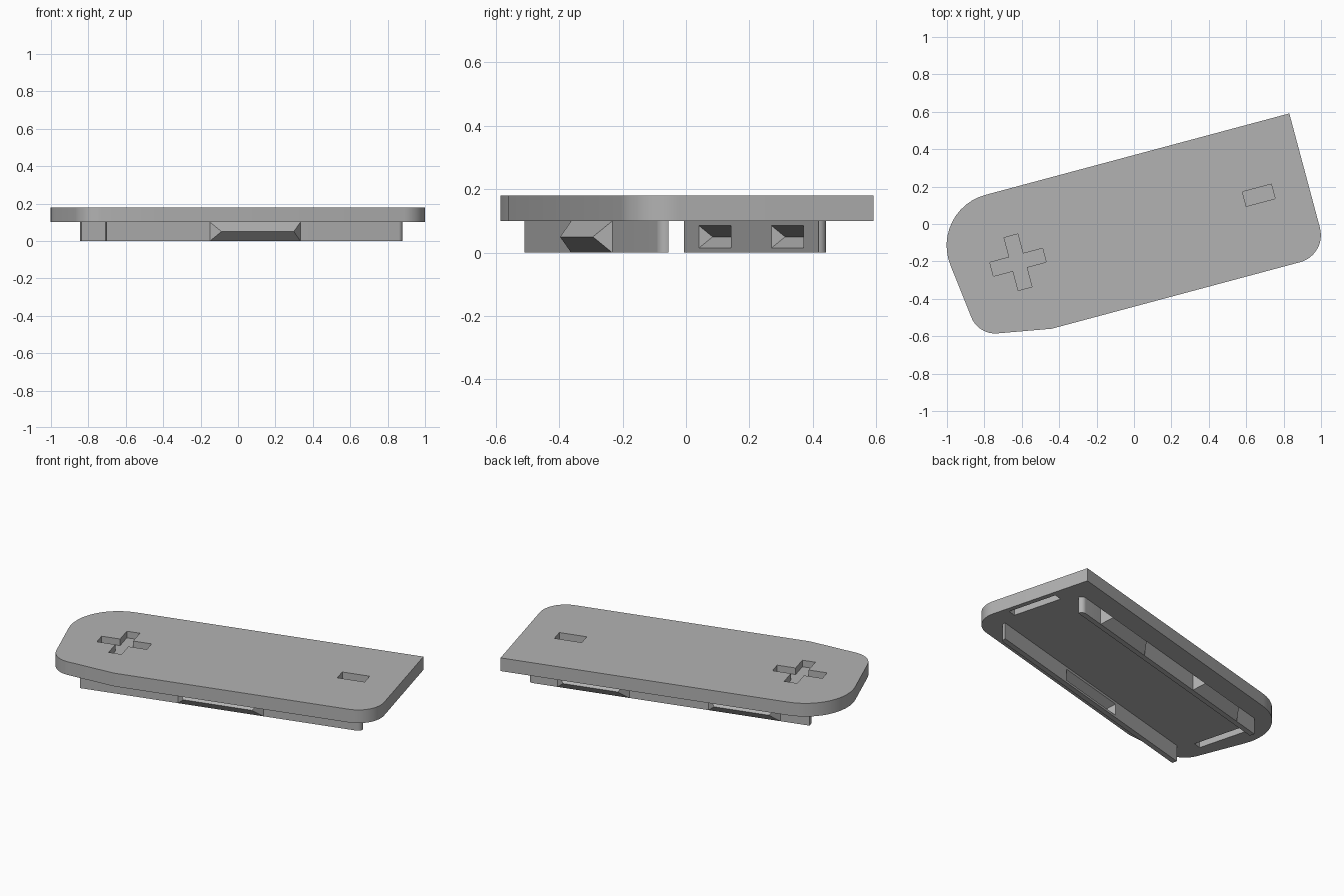
import bpy
import bmesh
from math import radians, cos, sin
from mathutils import Vector

if "Cube" in bpy.data.objects:
    bpy.data.objects.remove(bpy.data.objects["Cube"])

TILT = radians(15)      # the whole cover is turned about z
MID_U, MID_V = 0.012, -0.035
WALL_H, TOP = 0.10, 0.18

grey = bpy.data.materials.new("plain grey")
grey.use_nodes = True
grey.diffuse_color = (0.45, 0.45, 0.45, 1)
grey.node_tree.nodes["Principled BSDF"].inputs["Base Color"].default_value = (0.45, 0.45, 0.45, 1)


def finish(name, bm):
    bmesh.ops.recalc_face_normals(bm, faces=bm.faces)
    mesh = bpy.data.meshes.new(name)
    bm.to_mesh(mesh)
    bm.free()
    mesh.materials.append(grey)
    obj = bpy.data.objects.new(name, mesh)
    bpy.context.collection.objects.link(obj)
    obj.rotation_euler.z = TILT
    return obj


def fillet(corners, steps=12):
    """Outline from (u, v, radius) corners, with rounded corners as arcs."""
    out = []
    for i, (u, v, r) in enumerate(corners):
        p = Vector((u, v))
        if r == 0:
            out.append(p)
            continue
        a = (Vector(corners[i - 1][:2]) - p).normalized()
        b = (Vector(corners[(i + 1) % len(corners)][:2]) - p).normalized()
        half = a.angle(b) / 2
        centre = p + (a + b).normalized() * (r / sin(half))
        t = r * cos(half) / sin(half)
        start, end = p + a * t - centre, p + b * t - centre
        sweep = start.angle(end)
        for k in range(steps + 1):
            f = k / steps
            arm = start * sin((1 - f) * sweep) + end * sin(f * sweep)
            out.append(centre + arm / sin(sweep))
    return out


def prism(name, outline, z0, z1):
    bm = bmesh.new()
    base = bm.faces.new([bm.verts.new((p[0], p[1], z0)) for p in outline])
    top = bmesh.ops.extrude_face_region(bm, geom=[base])["geom"]
    verts = [g for g in top if isinstance(g, bmesh.types.BMVert)]
    bmesh.ops.translate(bm, vec=(0, 0, z1 - z0), verts=verts)
    return finish(name, bm)


def block(name, u, v, length, width, z0, z1):
    a, b = length / 2, width / 2
    return prism(name, [(u - a, v - b), (u + a, v - b), (u + a, v + b), (u - a, v + b)], z0, z1)


def wedge(name, u, v, side, length, half):
    """Hipped ridge with 45 degree slopes, pointing along side * v."""
    a, z = length / 2, WALL_H / 2
    bm = bmesh.new()
    rim = [bm.verts.new((u + i * a, v, z + j * half)) for i, j in ((-1, -1), (1, -1), (1, 1), (-1, 1))]
    left, right = [bm.verts.new((u + i * (a - half), v + side * half, z)) for i in (-1, 1)]
    for f in (rim, (rim[0], rim[1], right, left), (rim[2], rim[3], left, right),
              (rim[1], rim[2], right), (rim[3], rim[0], left)):
        bm.faces.new(f)
    return finish(name, bm)


def boolean(obj, tool, mode):
    tool.hide_render = True
    mod = obj.modifiers.new(mode, 'BOOLEAN')
    mod.operation, mod.solver, mod.object = mode, 'EXACT', tool
    bpy.ops.object.select_all(action='DESELECT')
    bpy.context.view_layer.objects.active = obj
    obj.select_set(True)
    bpy.ops.object.modifier_apply(modifier=mod.name)
    bpy.data.objects.remove(tool)


def smooth(obj):
    bpy.ops.object.select_all(action='DESELECT')
    bpy.context.view_layer.objects.active = obj
    obj.select_set(True)
    bpy.ops.object.shade_smooth_by_angle(angle=radians(20))


# Cover plate
plate = prism("cover_plate", fillet([
    (0.955, 0.356, 0), (-1.043, 0.356, 0.28), (-0.957, -0.358, 0.137),
    (-0.57, -0.427, 0), (0.955, -0.427, 0.15)]), WALL_H, TOP)

# Sunken plus and minus marks in the top
FLOOR = TOP - 0.04
pu, pv, a, b = -0.652, -0.037, 0.146, 0.038
quarter = [(a, -b), (a, b), (b, b)]
plus = []
for c, s in ((1, 0), (0, 1), (-1, 0), (0, -1)):
    plus += [(pu + x * c - y * s, pv + x * s + y * c) for x, y in quarter]
boolean(plate, prism("plus_cutter", plus, FLOOR, TOP + 0.1), 'DIFFERENCE')
boolean(plate, block("minus_cutter", 0.684, -0.024, 0.16, 0.08, FLOOR, TOP + 0.1), 'DIFFERENCE')

# Slots across both ends of the underside
for side in (-1, 1):
    slot = block("slot_cutter", MID_U + side * 0.888, MID_V, 0.05, 0.31, WALL_H - 0.1, WALL_H + 0.05)
    boolean(plate, slot, 'DIFFERENCE')
smooth(plate)


# Side walls with hollow snap ridges
def wall(name, side, ridges):
    outer, inner = MID_V + side * 0.276, MID_V + side * 0.245
    lo, hi = MID_U - 0.822, MID_U + 0.822
    obj = prism(name, fillet([(lo, inner, 0), (lo, outer, 0), (hi, outer, 0.028), (hi, inner, 0)], 8),
                0, WALL_H)
    for u, length in ridges:
        boolean(obj, wedge("ridge", u, outer, side, length, WALL_H / 2), 'UNION')
        boolean(obj, wedge("hollow", u, inner - side * 0.001, side, length - 0.028, 0.036), 'DIFFERENCE')
    smooth(obj)


wall("front_wall", -1, [(MID_U, 0.50)])
wall("back_wall", 1, [(MID_U - 0.442, 0.42), (MID_U + 0.442, 0.42)])
